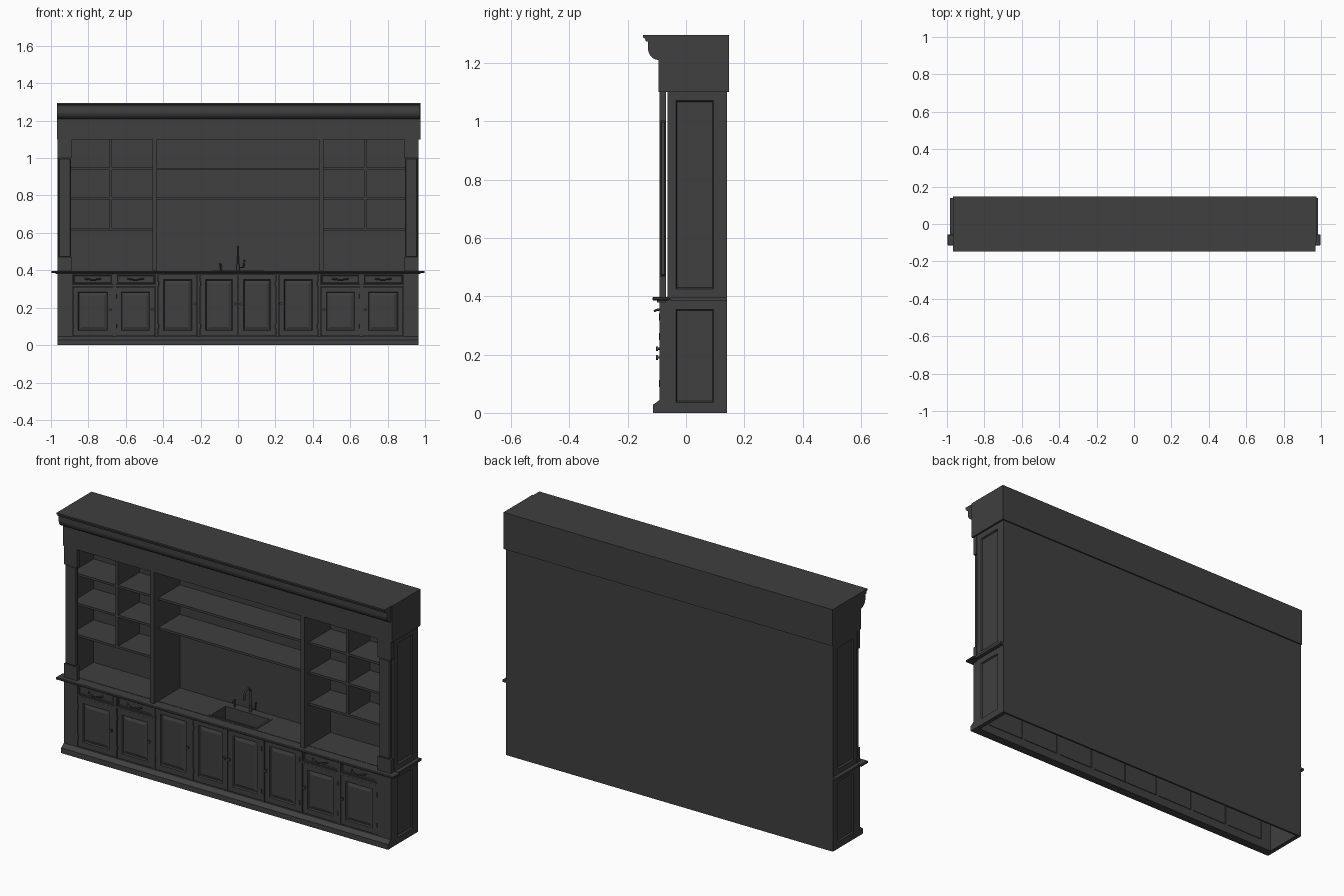
import bpy, bmesh, math
from mathutils import Vector

old = bpy.data.objects.get("Cube")
if old:
    bpy.data.objects.remove(old, do_unlink=True)

mat = bpy.data.materials.new("charcoal_paint")
mat.use_nodes = True
mat.diffuse_color = (0.05, 0.05, 0.05, 1)
mat.node_tree.nodes["Principled BSDF"].inputs["Base Color"].default_value = (0.05, 0.05, 0.05, 1)


def finish(bm, name):
    bmesh.ops.recalc_face_normals(bm, faces=bm.faces)
    me = bpy.data.meshes.new(name)
    bm.to_mesh(me)
    bm.free()
    me.materials.append(mat)
    ob = bpy.data.objects.new(name, me)
    bpy.context.collection.objects.link(ob)
    return ob


def cube(lo, hi):
    bm = bmesh.new()
    bmesh.ops.create_cube(bm, size=1)
    lo, hi = Vector(lo), Vector(hi)
    for v in bm.verts:
        v.co = Vector([lo[i] if v.co[i] < 0 else hi[i] for i in range(3)])
    return bm


def box(name, x0, x1, y0, y1, z0, z1, bevel=0):
    ob = finish(cube((min(x0, x1), y0, z0), (max(x0, x1), y1, z1)), name)
    if bevel:
        mod = ob.modifiers.new("bevel", "BEVEL")
        mod.width, mod.segments = bevel, 1
    return ob


def panelled(name, lo, hi, normal, steps):
    """Box whose face along `normal` gets nested insets: (margins lo, margins hi, push)."""
    bm = cube(lo, hi)
    normal = Vector(normal)
    face = max(bm.faces, key=lambda f: f.calc_center_median().dot(normal))
    for m_lo, m_hi, push in steps:
        mid = face.calc_center_median()
        side = {v: [v.co[i] < mid[i] for i in range(3)] for v in face.verts}
        new = bmesh.ops.extrude_discrete_faces(bm, faces=[face])["faces"][0]
        for v in new.verts:
            for i in range(3):
                if abs(normal[i]) < 0.5:
                    v.co[i] += m_lo[i] if v.co[i] < mid[i] else -m_hi[i]
            v.co += normal * push
        face = new
    return finish(bm, name)


def even(margin, push):
    return ((margin,) * 3, (margin,) * 3, push)


def extruded(name, profile, x0, x1):
    """Sweep a (y, z) profile along x."""
    bm = bmesh.new()
    face = bm.faces.new([bm.verts.new((x0, y, z)) for y, z in profile])
    out = bmesh.ops.extrude_face_region(bm, geom=[face])["geom"]
    bmesh.ops.translate(bm, vec=(x1 - x0, 0, 0), verts=[v for v in out if isinstance(v, bmesh.types.BMVert)])
    return finish(bm, name)


def tube(name, points, radius):
    cu = bpy.data.curves.new(name, "CURVE")
    cu.dimensions = "3D"
    cu.bevel_depth, cu.bevel_resolution, cu.use_fill_caps = radius, 2, True
    sp = cu.splines.new("POLY")
    sp.points.add(len(points) - 1)
    for p, co in zip(sp.points, points):
        p.co = (*co, 1)
    cu.materials.append(mat)
    ob = bpy.data.objects.new(name, cu)
    bpy.context.collection.objects.link(ob)
    return ob


def knob(name, x, z):
    for part, r, y, d in (("stem", 0.004, -0.093, 0.01), ("head", 0.008, -0.099, 0.007)):
        bpy.ops.mesh.primitive_cylinder_add(vertices=16, radius=r, depth=d, location=(x, y, z),
                                            rotation=(math.pi / 2, 0, 0))
        ob = bpy.context.object
        ob.name = f"{name}_{part}"
        ob.data.materials.append(mat)
        bpy.ops.object.shade_smooth_by_angle()


W, BACK, FRONT = 0.965, 0.14, -0.09

# carcass shell, open underneath
box("back_panel", -W, W, 0.13, BACK, 0, 1.1)
box("header", -0.968, 0.975, -0.095, 0.147, 1.1, 1.295)
extruded("plinth", [(-0.068, 0), (-0.113, 0), (-0.113, 0.028), (-0.104, 0.034), (-0.09, 0.045), (-0.068, 0.045)], -W, W)

# cornice with a cove, bead and top lip
cove = [(-0.095 - 0.035 * math.sin(a), 1.25 - 0.04 * math.cos(a)) for a in [math.pi / 2 * i / 8 for i in range(9)]]
extruded("cornice", cove + [(-0.13, 1.272), (-0.138, 1.274), (-0.141, 1.284), (-0.148, 1.287), (-0.148, 1.295), (-0.095, 1.295)], -0.968, 0.97)

# countertop around the sink opening, with wider front ears
CZ0, CZ1, SX, SY0, SY1 = 0.385, 0.397, 0.135, -0.04, 0.085
box("counter_front", -0.997, 0.997, -0.115, -0.055, CZ0, CZ1, 0.003)
box("counter_rim", -0.985, 0.985, -0.055, SY0, CZ0, CZ1)
box("counter_back", -0.985, 0.985, SY1, BACK, CZ0, CZ1)
box("counter_moulding", -0.975, 0.975, -0.1, -0.068, 0.379, CZ0)

# sink basin with a thin rim
bm = cube((-SX, SY0, 0.31), (SX, SY1, CZ1))
top = max(bm.faces, key=lambda f: f.calc_center_median().z)
bmesh.ops.delete(bm, geom=[top], context="FACES_ONLY")
basin = finish(bm, "sink_basin")
basin.modifiers.new("wall", "SOLIDIFY").thickness = 0.004
for y in (SY0, SY1):
    box("sink_rim_long", -SX - 0.006, SX + 0.006, y - 0.005, y + 0.005, CZ1, CZ1 + 0.003)

# tap, side lever and soap pump
arc = [(0, 0.08 + 0.025 * math.cos(a), 0.5 + 0.028 * math.sin(a)) for a in [math.pi * i / 10 for i in range(11)]]
tube("tap_spout", [(0, 0.105, CZ1)] + arc + [(0, 0.055, 0.475)], 0.005)
tube("tap_base", [(0, 0.105, CZ1), (0, 0.105, 0.43)], 0.008)
tube("tap_lever", [(0, 0.105, 0.415), (0.03, 0.105, 0.415), (0.033, 0.105, 0.455)], 0.004)
tube("soap_pump", [(-0.09, 0.105, CZ1), (-0.09, 0.105, 0.432)], 0.005)
tube("soap_nozzle", [(-0.1, 0.105, 0.432), (-0.09, 0.105, 0.434), (-0.09, 0.08, 0.43)], 0.004)

for s, side in ((-1, "right"), (1, "left")):
    box(f"{side}_sink_rim", s * (SX - 0.005), s * (SX + 0.006), SY0, SY1, CZ1, CZ1 + 0.003)
    box(f"{side}_counter", s * SX, s * 0.985, SY0, SY1, CZ0, CZ1)

    # panelled ends
    for part, y0, z0, z1, m in (("lower", -0.068, 0, 0.385, (0.033, 0.036, 0.03)),
                                ("upper", -0.063, 0.397, 1.1, (0.028, 0.028, 0.03))):
        xs = sorted((s * (W - 0.022), s * W))
        panelled(f"{side}_{part}_end", (xs[0], y0, z0), (xs[1], BACK, z1), (s, 0, 0),
                 [((0, m[0], m[1]), (0, 0.045, m[2]), 0), even(0.004, -0.008)])

    # pilasters: plain blocks with a chamfered shaft between
    box(f"{side}_lower_pilaster", s * 0.885, s * W, FRONT, -0.068, 0.04, CZ0)
    box(f"{side}_pilaster_foot", s * 0.888, s * W, FRONT, -0.068, CZ1, 0.47)
    box(f"{side}_pilaster_shaft", s * 0.893, s * 0.96, FRONT + 0.001, -0.068, 0.47, 1.0, 0.005)
    box(f"{side}_pilaster_head", s * 0.888, s * W, FRONT, -0.068, 1.0, 1.1)

    # shelf bay
    box(f"{side}_divider_face", s * 0.432, s * 0.457, FRONT, -0.068, CZ1, 1.1)
    box(f"{side}_divider", s * 0.434, s * 0.455, -0.063, 0.13, CZ1, 1.1)
    box(f"{side}_bay_upright", s * 0.673, s * 0.687, -0.05, 0.13, 0.618, 1.1)
    for z in (0.618, 0.785, 0.943):
        box(f"{side}_bay_shelf", s * 0.455, s * 0.945, -0.05, 0.13, z - 0.006, z + 0.006)

    # face frame stiles
    for x in (0.21, 0.435, 0.66):
        box(f"{side}_stile", s * (x - 0.007), s * (x + 0.007), FRONT, -0.068, 0.045, CZ0)
    box(f"{side}_drawer_rail", s * 0.442, s * 0.885, FRONT, -0.068, 0.314, 0.324)

    # doors, drawers and their hardware: (inner x, outer x, door top, knob x, knob z)
    for x0, x1, ztop, kx, kz in ((0.002, 0.201, 0.378, 0.014, 0.22), (0.219, 0.426, 0.378, 0.23, 0.22),
                                 (0.444, 0.651, 0.312, 0.459, 0.19), (0.669, 0.883, 0.312, 0.682, 0.19)):
        xs = sorted((s * x0, s * x1))
        panelled(f"{side}_door", (xs[0], -0.087, 0.049), (xs[1], -0.07, ztop), (0, -1, 0),
                 [even(0.028, 0), even(0.004, -0.007), even(0.004, 0), even(0.012, 0.005)])
        knob(f"{side}_knob", s * kx, kz)
        for z in (0.1, ztop - 0.05):
            tube(f"{side}_hinge", [(s * x1, -0.089, z - 0.012), (s * x1, -0.089, z + 0.012)], 0.003)
        if ztop < 0.35:
            panelled(f"{side}_drawer", (xs[0], -0.087, 0.326), (xs[1], -0.07, 0.378), (0, -1, 0),
                     [even(0.006, 0), even(0.003, -0.003)])
            mid = s * (x0 + x1) / 2
            bow = [(mid + 0.042 * t, -0.087 - 0.02 * math.sqrt(1 - t * t), 0.355 - 0.005 * (1 - t * t))
                   for t in [i / 6 - 1 for i in range(13)]]
            tube(f"{side}_drawer_pull", bow, 0.004)

# long centre shelves
for z in (0.783, 0.941):
    box("centre_shelf", -0.434, 0.434, -0.05, 0.13, z - 0.006, z + 0.006)
